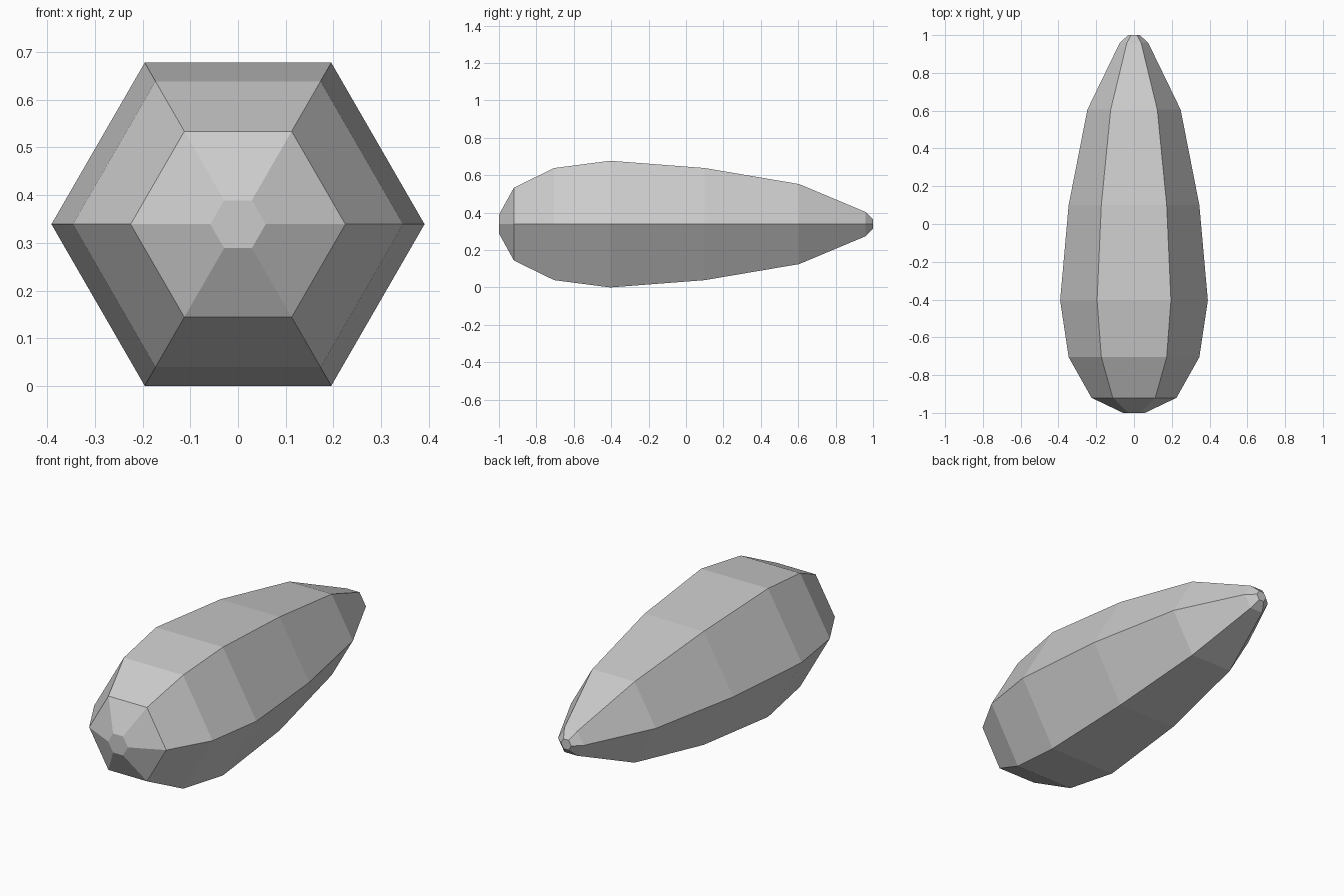
import bpy
import bmesh
from math import cos, sin, pi

cube = bpy.data.objects.get("Cube")
if cube:
    bpy.data.objects.remove(cube, do_unlink=True)

SIDES = 6
CENTRE_Z = 0.339

# Profile along the length: (y, corner radius), blunt front to narrow tail
PROFILE = [(-1.0, 0.058), (-0.92, 0.225), (-0.705, 0.346), (-0.405, 0.391),
           (0.1, 0.346), (0.605, 0.247), (0.96, 0.075), (1.0, 0.03)]

# Plain grey material
grey = bpy.data.materials.new("light grey")
grey.use_nodes = True
colour = (0.6, 0.6, 0.6, 1.0)
grey.diffuse_color = colour
grey.node_tree.nodes["Principled BSDF"].inputs["Base Color"].default_value = colour

# Hexagonal rings bridged into a faceted tapered body
bm = bmesh.new()
rings = []
for y, radius in PROFILE:
    rings.append([bm.verts.new((radius * cos(2 * pi * i / SIDES), y,
                                CENTRE_Z + radius * sin(2 * pi * i / SIDES)))
                  for i in range(SIDES)])
for a, b in zip(rings, rings[1:]):
    for i in range(SIDES):
        j = (i + 1) % SIDES
        bm.faces.new((a[i], a[j], b[j], b[i]))

# Flat end caps
bm.faces.new(rings[0])
bm.faces.new(rings[-1])
bmesh.ops.recalc_face_normals(bm, faces=bm.faces)

mesh = bpy.data.meshes.new("faceted_body")
bm.to_mesh(mesh)
bm.free()
mesh.materials.append(grey)
body = bpy.data.objects.new("faceted_body", mesh)
bpy.context.collection.objects.link(body)
